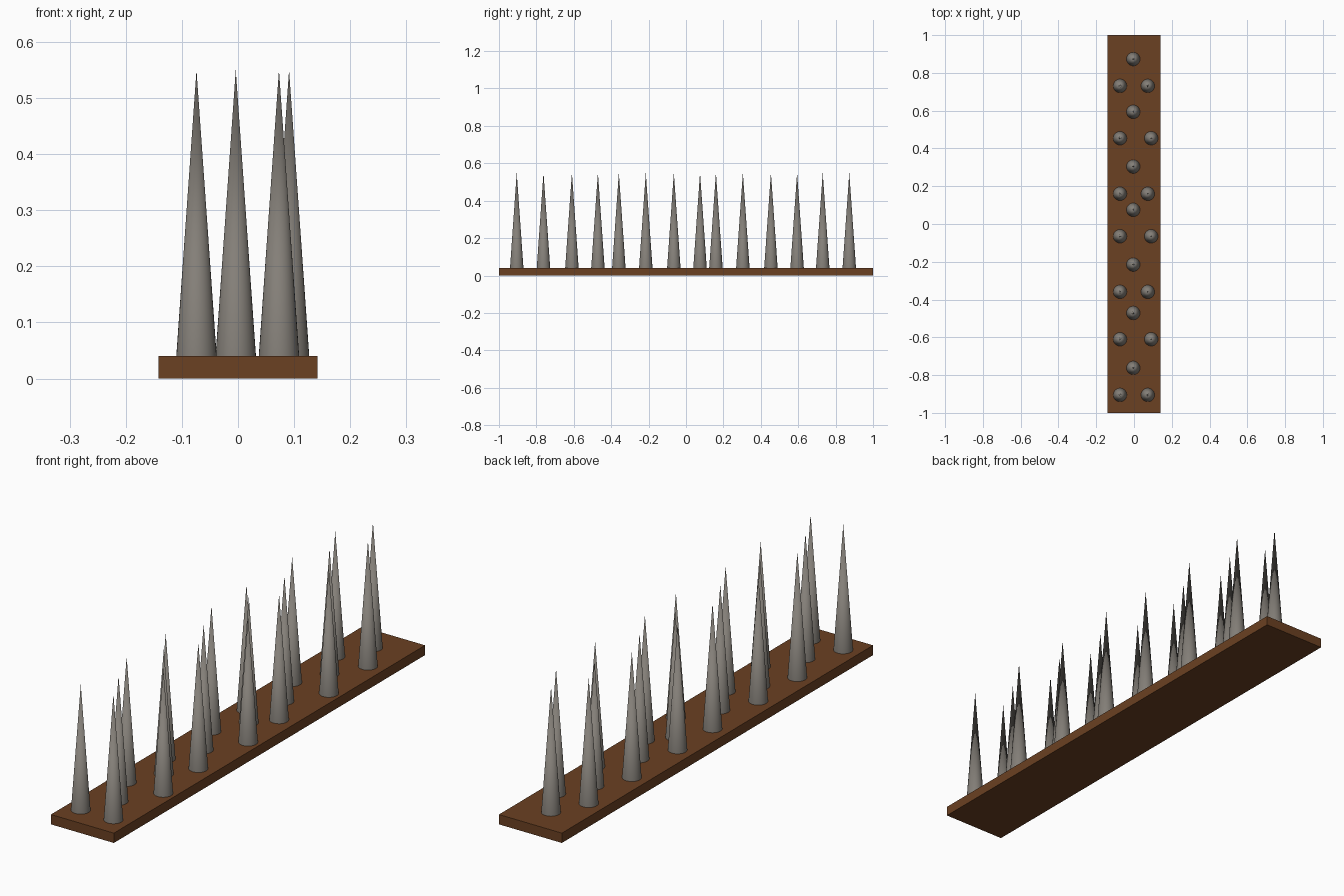
import bpy, bmesh
from mathutils import Matrix

if "Cube" in bpy.data.objects:
    bpy.data.objects.remove(bpy.data.objects["Cube"])


def material(name, rgb):
    m = bpy.data.materials.new(name)
    m.diffuse_color = (*rgb, 1)
    m.use_nodes = True
    m.node_tree.nodes["Principled BSDF"].inputs["Base Color"].default_value = m.diffuse_color
    return m


def make_object(name, bm, mat):
    me = bpy.data.meshes.new(name)
    bm.to_mesh(me)
    bm.free()
    me.materials.append(mat)
    ob = bpy.data.objects.new(name, me)
    bpy.context.collection.objects.link(ob)
    return ob


wood = material("brown wood", (0.147, 0.052, 0.016))
metal = material("grey metal", (0.23, 0.212, 0.188))

HALF_W, THICK, TIP_Z, RADIUS = 0.1415, 0.04, 0.55, 0.036

# Wooden base plank
bm = bmesh.new()
bmesh.ops.create_cube(bm, size=1, matrix=Matrix.Translation((0, 0, THICK / 2))
                      @ Matrix.Diagonal((2 * HALF_W, 2, THICK, 1)))
make_object("base_plank", bm, wood)

# Spike layout: single spikes down the middle, pairs between them
middle_rows = (0.873, 0.594, 0.304, 0.075, -0.215, -0.471, -0.762)
pair_rows = (0.731, 0.454, 0.160, -0.065, -0.359, -0.610, -0.905)
spots = [(-0.004, y) for y in middle_rows]
for i, y in enumerate(pair_rows):
    # every second pair has its right spike set further out
    spots += [(-0.074, y), (0.091 if i % 2 else 0.073, y)]

# Spikes sharing one mesh
bm = bmesh.new()
bmesh.ops.create_cone(bm, cap_ends=True, segments=32, radius1=RADIUS, radius2=0.0,
                      depth=TIP_Z - THICK,
                      matrix=Matrix.Translation((0, 0, (TIP_Z - THICK) / 2)))
bmesh.ops.remove_doubles(bm, verts=bm.verts, dist=1e-5)
for f in bm.faces:
    f.smooth = len(f.verts) < 5
for e in bm.edges:
    e.smooth = all(f.smooth for f in e.link_faces)
spike = make_object("spike", bm, metal)
spike.location = (*spots[0], THICK)
for x, y in spots[1:]:
    ob = bpy.data.objects.new("spike", spike.data)
    ob.location = (x, y, THICK)
    bpy.context.collection.objects.link(ob)
